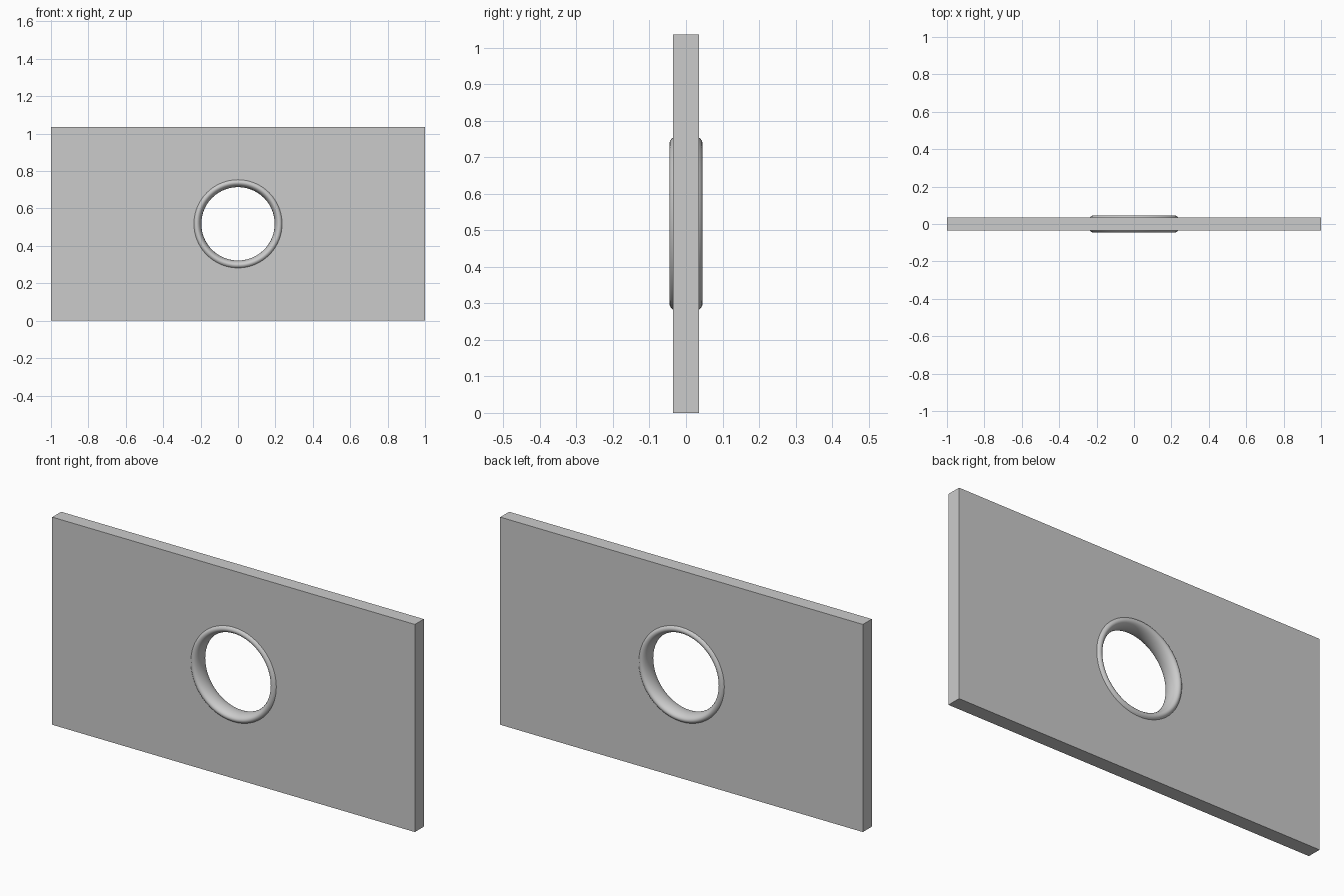
import bpy
from math import pi

if "Cube" in bpy.data.objects:
    bpy.data.objects.remove(bpy.data.objects["Cube"])

HOLE_Z = 0.518
RING_R = 0.2205     # radius of the rim's section centre
RIM_W, RIM_D = 0.0245, 0.045   # half width (radial) and half depth (y) of the rim

# flat plate
bpy.ops.mesh.primitive_cube_add(size=1, location=(0, 0, 0.5175))
plate = bpy.context.object
plate.name = "plate"
plate.scale = (2, 0.07, 1.035)
bpy.ops.object.transform_apply(location=True, rotation=True, scale=True)

# round hole cutter, hidden under the rim
bpy.ops.mesh.primitive_cylinder_add(vertices=96, radius=RING_R, depth=0.3,
                                    location=(0, 0, HOLE_Z), rotation=(pi / 2, 0, 0))
cutter = bpy.context.object
cutter.name = "hole_cutter"
cutter.hide_render = True

cut = plate.modifiers.new("round_hole", 'BOOLEAN')
cut.operation = 'DIFFERENCE'
cut.solver = 'EXACT'
cut.object = cutter
bpy.context.view_layer.objects.active = plate
bpy.ops.object.modifier_apply(modifier=cut.name)
bpy.data.objects.remove(cutter)

# rounded rim lining the hole: torus stretched along its axis
bpy.ops.mesh.primitive_torus_add(major_radius=RING_R, minor_radius=RIM_W,
                                 major_segments=96, minor_segments=32,
                                 location=(0, 0, HOLE_Z), rotation=(pi / 2, 0, 0))
rim = bpy.context.object
rim.name = "hole_rim"
rim.scale = (1, 1, RIM_D / RIM_W)
bpy.ops.object.transform_apply(location=True, rotation=True, scale=True)
bpy.ops.object.shade_smooth()
